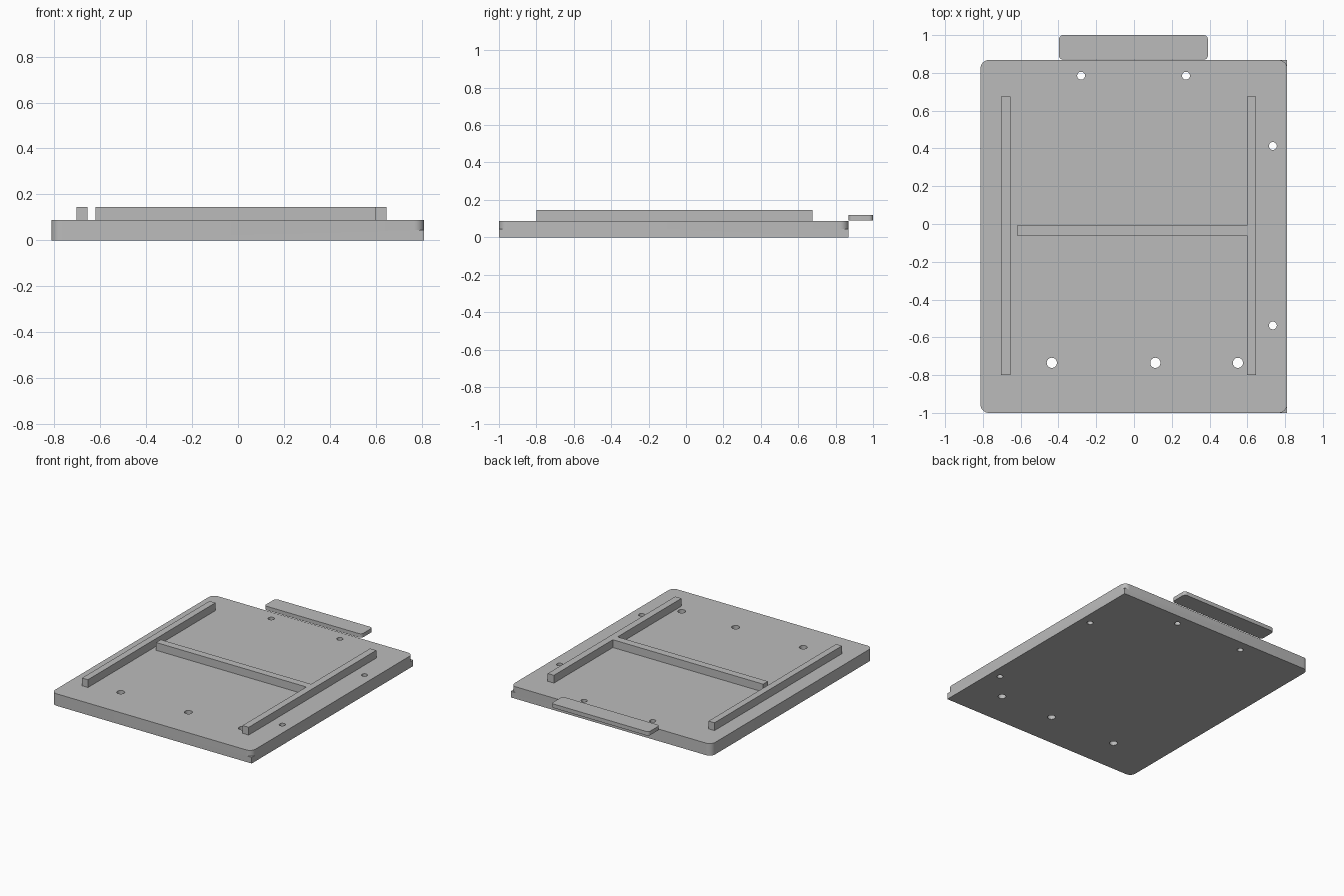
import bpy, bmesh, math

if "Cube" in bpy.data.objects:
    bpy.data.objects.remove(bpy.data.objects["Cube"], do_unlink=True)

grey = bpy.data.materials.new("plain grey")
grey.use_nodes = True
colour = (0.5, 0.5, 0.5, 1)
grey.diffuse_color = colour
grey.node_tree.nodes["Principled BSDF"].inputs["Base Color"].default_value = colour


def outline(x0, x1, y0, y1, left=0, right=0, steps=8):
    """Rectangle outline with its own corner radius on each side."""
    corners = [(x1, y1, right), (x0, y1, left), (x0, y0, left), (x1, y0, right)]
    pts = []
    for i, (x, y, r) in enumerate(corners):
        if not r:
            pts.append((x, y))
            continue
        cx = x - r if x == x1 else x + r
        cy = y - r if y == y1 else y + r
        for k in range(steps + 1):
            a = math.pi / 2 * (i + k / steps)
            pts.append((cx + r * math.cos(a), cy + r * math.sin(a)))
    return pts


def prism(bm, pts, z0, z1):
    """Extrude an outline between two heights."""
    face = bm.faces.new([bm.verts.new((x, y, z0)) for x, y in pts])
    top = bmesh.ops.extrude_face_region(bm, geom=[face])
    verts = [v for v in top["geom"] if isinstance(v, bmesh.types.BMVert)]
    bmesh.ops.translate(bm, verts=verts, vec=(0, 0, z1 - z0))


def finish(name, bm):
    bmesh.ops.recalc_face_normals(bm, faces=bm.faces)
    mesh = bpy.data.meshes.new(name)
    bm.to_mesh(mesh)
    bm.free()
    mesh.materials.append(grey)
    obj = bpy.data.objects.new(name, mesh)
    bpy.context.collection.objects.link(obj)
    return obj


def part(name, pts, z0, z1):
    bm = bmesh.new()
    prism(bm, pts, z0, z1)
    return finish(name, bm)


def apply_boolean(obj, other, operation):
    mod = obj.modifiers.new(operation.lower(), "BOOLEAN")
    mod.operation, mod.object, mod.solver = operation, other, "EXACT"
    bpy.context.view_layer.objects.active = obj
    bpy.ops.object.modifier_apply(modifier=mod.name)
    bpy.data.objects.remove(other, do_unlink=True)


LEFT, RIGHT, FRONT, BACK = -0.813, 0.811, -1, 0.868
STEP, TOP, RAIL_TOP = 0.045, 0.088, 0.145
R = 0.045

# Base plate: the +x corners are square below the step and rounded above it
plate = part("base_plate", outline(LEFT, RIGHT, FRONT, BACK, R, 0), 0, TOP)
corner_cut = bmesh.new()
for y, s in ((FRONT, 1), (BACK, -1)):
    cx, cy = RIGHT - R, y + s * R
    arc = [(cx + R * math.sin(math.pi / 16 * k), cy - s * R * math.cos(math.pi / 16 * k))
           for k in range(9)]
    out = 0.05
    around = [(RIGHT + out, cy), (RIGHT + out, y - s * out), (cx, y - s * out)]
    prism(corner_cut, arc + around, STEP, TOP + out)
apply_boolean(plate, finish("corner_cutter", corner_cut), "DIFFERENCE")

# Screw holes through the plate
holes = bmesh.new()
small = [(-0.28, 0.785), (0.275, 0.785), (0.735, 0.413), (0.735, -0.537)]
large = [(-0.435, -0.735), (0.113, -0.735), (0.55, -0.735)]
for spots, r in ((small, 0.021), (large, 0.027)):
    for x, y in spots:
        ring = [(x + r * math.cos(math.pi / 12 * k), y + r * math.sin(math.pi / 12 * k))
                for k in range(24)]
        prism(holes, ring, -0.05, TOP + 0.05)
apply_boolean(plate, finish("hole_cutter", holes), "DIFFERENCE")

# Raised rails: a free one, and one with a cross bar joined to it
part("free_rail", outline(-0.703, -0.655, -0.8, 0.675), TOP, RAIL_TOP)
t_rail = [(0.597, -0.8), (0.647, -0.8), (0.647, 0.675), (0.597, 0.675),
          (0.597, -0.007), (-0.62, -0.007), (-0.62, -0.062), (0.597, -0.062)]
part("rail_with_cross_bar", t_rail, TOP, RAIL_TOP)

# Tab sticking out behind the top of the plate
tab = part("back_tab", outline(-0.397, 0.391, 0.87, 1, 0.022, 0.022), TOP + 0.002, 0.119)

for obj in (plate, tab):
    bpy.ops.object.select_all(action="DESELECT")
    obj.select_set(True)
    bpy.context.view_layer.objects.active = obj
    bpy.ops.object.shade_smooth_by_angle(angle=math.radians(30))
